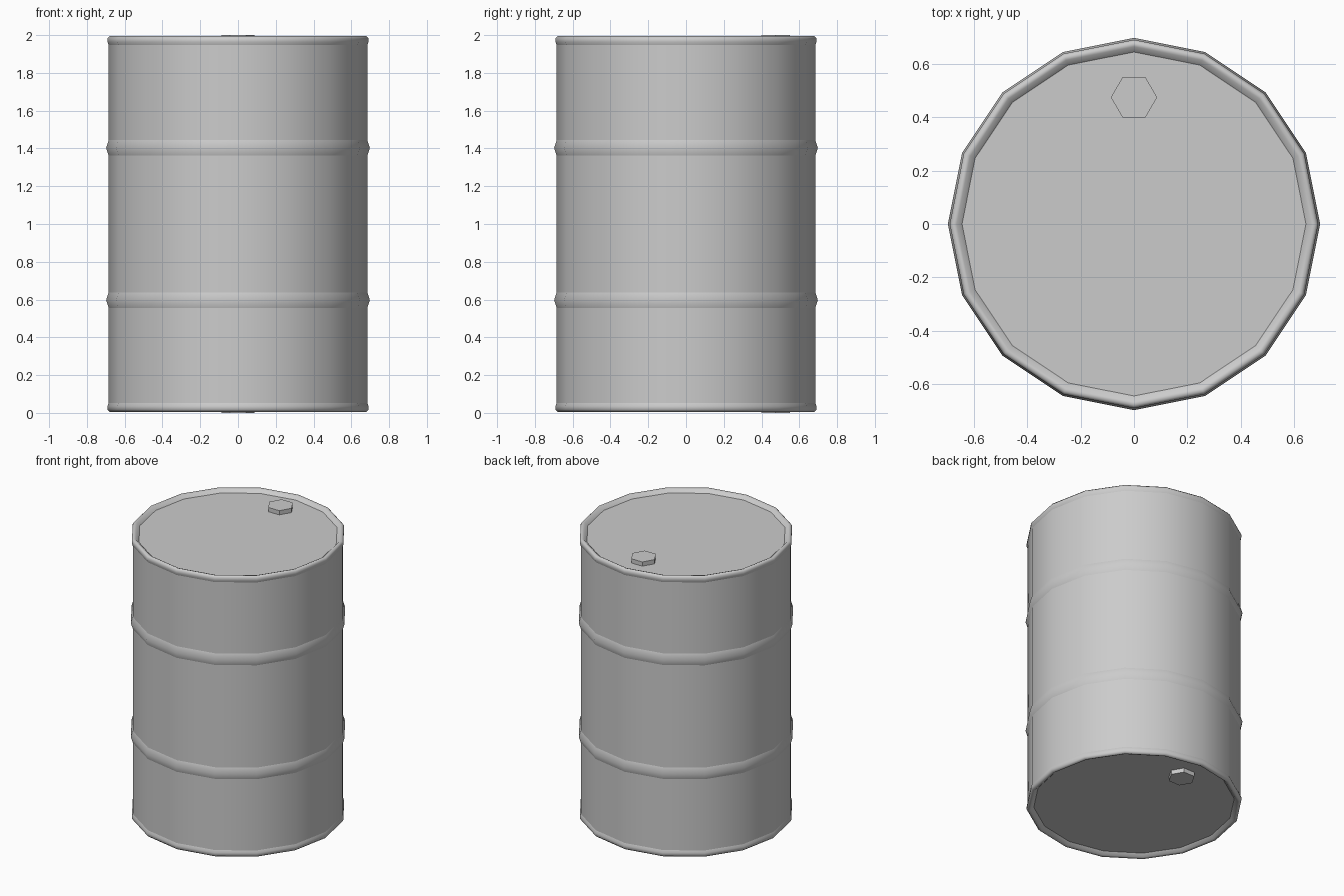
import bpy, bmesh
from math import cos, sin, tau

cube = bpy.data.objects.get("Cube")
if cube:
    bpy.data.objects.remove(cube)

# Single painted-steel colour
steel = bpy.data.materials.new("light grey steel")
steel.use_nodes = True
grey = (0.6, 0.6, 0.6, 1)
steel.diffuse_color = grey
steel.node_tree.nodes["Principled BSDF"].inputs["Base Color"].default_value = grey


def lathe(name, profile, sides, y=0, smooth=False, creases=()):
    """Turn a bottom-to-top (radius, z) profile into a closed, capped solid."""
    bm = bmesh.new()
    rings = [[bm.verts.new((r * cos(tau * i / sides), y + r * sin(tau * i / sides), z))
              for i in range(sides)] for r, z in profile]
    for low, high in zip(rings, rings[1:]):
        for i in range(sides):
            j = (i + 1) % sides
            face = bm.faces.new((low[i], low[j], high[j], high[i]))
            face.smooth = smooth
    bm.faces.new(rings[0][::-1])
    bm.faces.new(rings[-1])
    # Keep chosen rings crisp
    for k in creases:
        for i in range(sides):
            bm.edges.get((rings[k][i], rings[k][(i + 1) % sides])).smooth = False
    mesh = bpy.data.meshes.new(name)
    bm.to_mesh(mesh)
    bm.free()
    mesh.materials.append(steel)
    obj = bpy.data.objects.new(name, mesh)
    bpy.context.collection.objects.link(obj)
    return obj


# Drum shell: recessed end, rolled rim and one rib, mirrored for the upper half
wall = 0.685
rim = [(0.645, 0.03), (0.665, 0.01), (0.68, 0.006), (0.691, 0.018),
       (0.691, 0.036), (wall, 0.052)]
rib = [(wall, 0.556), (0.698, 0.597), (wall, 0.638)]
half = rim + rib
profile = half + [(r, 2 - z) for r, z in reversed(half)]
last = len(profile) - 1
borders = [0, len(rim) - 1, len(rim), len(half) - 1]
lathe("drum_shell", profile, 16, smooth=True,
      creases=borders + [last - k for k in borders])

# Hexagonal plugs on both ends
for name, z in (("bottom_plug", 0), ("top_plug", 1.968)):
    lathe(name, [(0.0866, z), (0.0866, z + 0.032)], 6, y=0.475)
